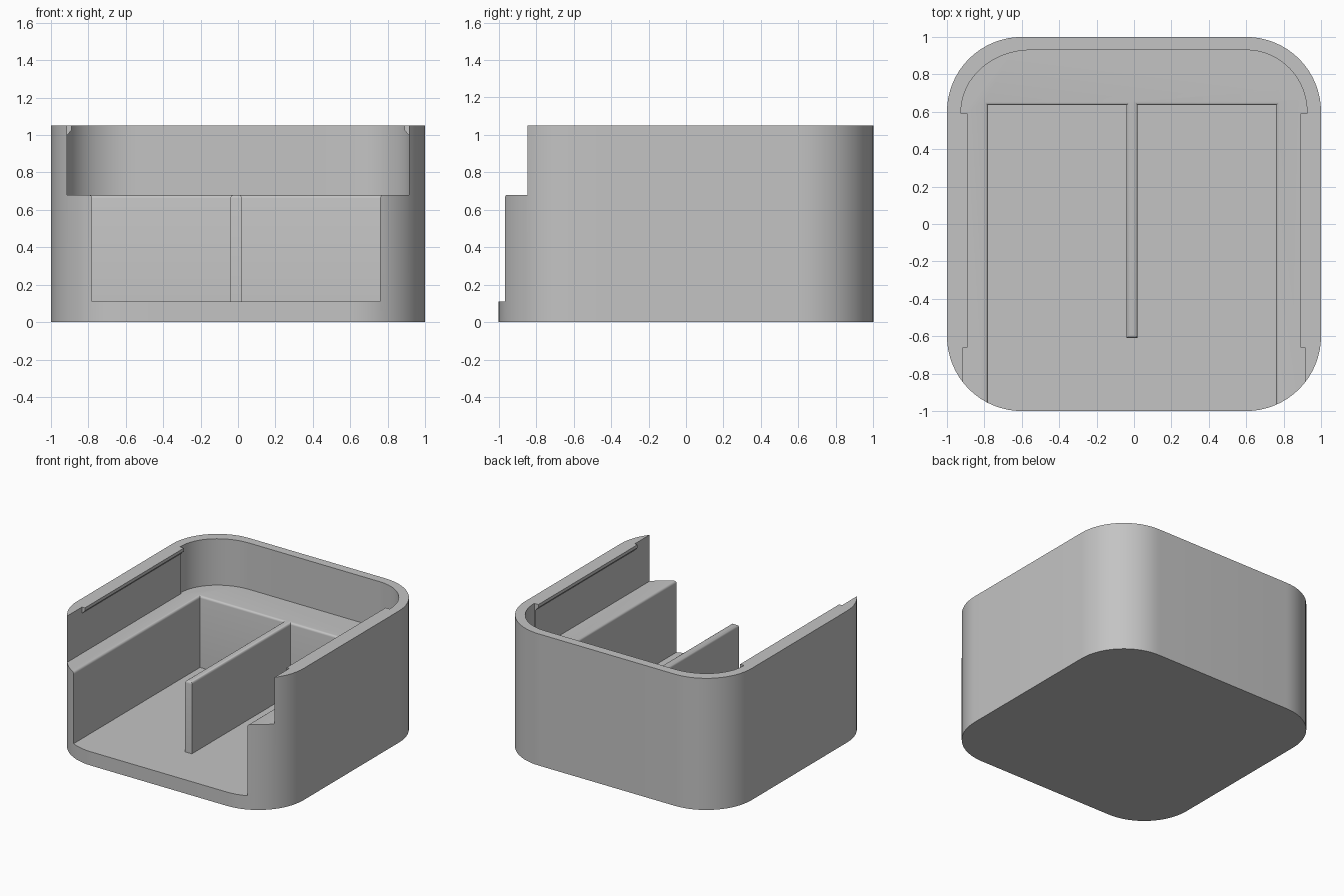
import bpy, bmesh
from math import cos, sin, pi, radians
from mathutils import Vector

if "Cube" in bpy.data.objects:
    bpy.data.objects.remove(bpy.data.objects["Cube"])

grey = bpy.data.materials.new("light grey")
grey.use_nodes = True
grey.diffuse_color = (0.55, 0.55, 0.55, 1)
grey.node_tree.nodes["Principled BSDF"].inputs["Base Color"].default_value = grey.diffuse_color

HEIGHT, SHELF, FLOOR = 1.05, 0.68, 0.11


def arc(cx, cy, rx, ry, start, steps=16):
    """Quarter arc, counter-clockwise from a start angle."""
    angles = [start + pi / 2 * i / steps for i in range(steps + 1)]
    return [(cx + rx * cos(a), cy + ry * sin(a)) for a in angles]


def grow(points, d):
    """Move every edge of a right-angled outline outward."""
    result = []
    for i, p in enumerate(points):
        p = Vector(p)
        before = (p - Vector(points[i - 1])).normalized()
        after = (Vector(points[(i + 1) % len(points)]) - p).normalized()
        n = before + after
        result.append(p + d * Vector((n.y, -n.x)))
    return result


def loft(name, layers):
    """Closed solid through stacked outlines given as (z, points)."""
    bm = bmesh.new()
    rings = [[bm.verts.new((p[0], p[1], z)) for p in pts] for z, pts in layers]
    for low, high in zip(rings, rings[1:]):
        for i in range(len(low)):
            bm.faces.new((low[i - 1], low[i], high[i], high[i - 1]))
    bm.faces.new(rings[0][::-1])
    bm.faces.new(rings[-1])
    bmesh.ops.recalc_face_normals(bm, faces=bm.faces)
    mesh = bpy.data.meshes.new(name)
    bm.to_mesh(mesh)
    bm.free()
    obj = bpy.data.objects.new(name, mesh)
    bpy.context.collection.objects.link(obj)
    mesh.materials.append(grey)
    return obj


# Rounded outer block
outline = []
for i, (sx, sy) in enumerate([(1, 1), (-1, 1), (-1, -1), (1, -1)]):
    outline += arc(0.6 * sx, 0.6 * sy, 0.4, 0.4, i * pi / 2)
tray = loft("tray_body", [(0, outline), (HEIGHT, outline)])

# Upper cavity, open at the front, with slightly wider back corners
back = arc(0.6, 0.6, 0.325, 0.33, 0) + arc(-0.55, 0.6, 0.375, 0.33, pi / 2)
cavity = [(-0.915, 0.59), (-0.915, -1.2), (0.915, -1.2), (0.915, 0.59), (0.925, 0.59)]
cavity += back + [(-0.925, 0.59)]
cavity_cutter = loft("cavity_cutter", [(SHELF, cavity), (1.2, cavity)])

# Two bays joined in front of the divider, with rounded upper edges
bays = [(-0.78, -1.2), (0.76, -1.2), (0.76, 0.635), (0.02, 0.635),
        (0.02, -0.61), (-0.04, -0.61), (-0.04, 0.635), (-0.78, 0.635)]
r = 0.018
layers = [(FLOOR, bays)]
for i in range(5):
    a = pi / 2 * i / 4
    layers.append((SHELF - r + r * sin(a), grow(bays, r * (1 - cos(a)))))
layers.append((SHELF + 0.05, grow(bays, r)))
bay_cutter = loft("bay_cutter", layers)

for cutter in (cavity_cutter, bay_cutter):
    cutter.hide_render = True
    mod = tray.modifiers.new(cutter.name, "BOOLEAN")
    mod.operation = "DIFFERENCE"
    mod.solver = "EXACT"
    mod.object = cutter

bpy.ops.object.select_all(action="DESELECT")
tray.select_set(True)
bpy.context.view_layer.objects.active = tray
for mod in list(tray.modifiers):
    bpy.ops.object.modifier_apply(modifier=mod.name)
for cutter in (cavity_cutter, bay_cutter):
    bpy.data.objects.remove(cutter)
bpy.ops.object.shade_smooth_by_angle(angle=radians(30))

# Retaining lips along the top of both side walls
for name, s in (("left_lip", 1), ("right_lip", -1)):
    def strip(inner):
        return [(s * inner, -0.66), (s * 0.93, -0.66), (s * 0.93, 0.59), (s * inner, 0.59)]
    loft(name, [(1.0, strip(0.914)), (1.025, strip(0.89)), (HEIGHT, strip(0.89))])
